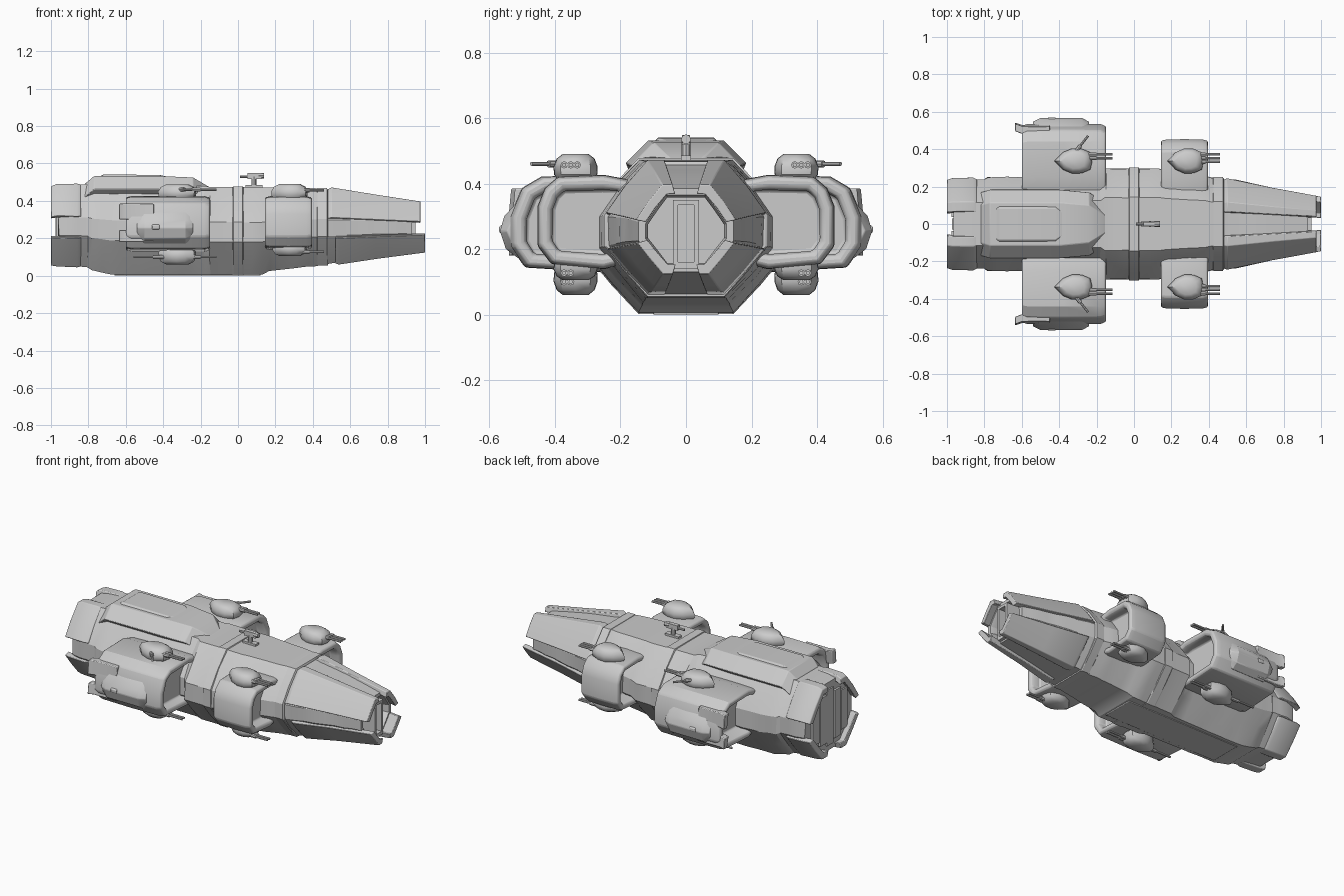
import bpy, bmesh, math, random
from mathutils import Vector, Matrix

if "Cube" in bpy.data.objects:
    bpy.data.objects.remove(bpy.data.objects["Cube"])

random.seed(4)
HALF = [(.48, 1), (.76, .62), (1, .2), (1, -.25), (.76, -.62), (.48, -1)]


def finish(bm, name, mirror=False, bevel=0, angle=28):
    bmesh.ops.recalc_face_normals(bm, faces=bm.faces)
    me = bpy.data.meshes.new(name)
    bm.to_mesh(me)
    bm.free()
    me.shade_smooth()
    me.set_sharp_from_angle(angle=math.radians(angle))
    ob = bpy.data.objects.new(name, me)
    bpy.context.collection.objects.link(ob)
    if bevel:
        b = ob.modifiers.new("bevel", 'BEVEL')
        b.width, b.segments, b.limit_method = bevel, 2, 'ANGLE'
    if mirror:
        ob.modifiers.new("mirror", 'MIRROR').use_axis = (False, True, False)
    return ob


def loft(bm, rings):
    """Skin closed rings and cap both ends; returns the caps."""
    vs = [[bm.verts.new(p) for p in r] for r in rings]
    n = len(vs[0])
    for a, b in zip(vs, vs[1:]):
        for i in range(n):
            bm.faces.new((a[i], a[(i + 1) % n], b[(i + 1) % n], b[i]))
    return bm.faces.new(vs[0]), bm.faces.new(vs[-1])


def recess(bm, face, rim, dx):
    bmesh.ops.recalc_face_normals(bm, faces=bm.faces)
    bmesh.ops.inset_region(bm, faces=[face], thickness=rim)
    for step, d in ((rim * .35, dx * .3), (0.0001, dx * .7)):
        bmesh.ops.inset_region(bm, faces=[face], thickness=step)
        for v in face.verts:
            v.co.x += d


def box(bm, x0, x1, y0, y1, z0, z1):
    loft(bm, [[(x, y0, z0), (x, y1, z0), (x, y1, z1), (x, y0, z1)] for x in (x0, x1)])


def rod(bm, a, b, r, n=8):
    a, b = Vector(a), Vector(b)
    m = Matrix.Translation((a + b) / 2) @ (b - a).to_track_quat('Z', 'Y').to_matrix().to_4x4()
    bmesh.ops.create_cone(bm, cap_ends=True, segments=n, radius1=r, radius2=r,
                          depth=(b - a).length, matrix=m)


# Main hull: faceted sections with slightly uneven plating
ST = [(-.96, .225, .06, .475), (-.9, .24, .055, .485), (-.8, .24, .045, .49), (-.78, .25, .03, .49),
      (-.68, .252, .006, .49), (-.5, .255, .004, .485), (-.18, .26, .004, .48), (-.15, .295, .004, .475),
      (.13, .3, .006, .472), (.17, .285, .025, .472), (.38, .26, .05, .468), (.41, .25, .05, .468),
      (.52, .232, .07, .45), (.72, .19, .1, .425), (.93, .145, .13, .385)]


def section(x, w, zb, zt, jit):
    c, h = (zb + zt) / 2, (zt - zb) / 2
    half = []
    for i, (fy, fz) in enumerate(HALF):
        k = 1 + random.uniform(-jit, jit * .3)
        half.append((x + random.uniform(-jit, jit) * .3, fy * w * k, c + fz * h * (k if 0 < i < 5 else 1)))
    return half + [(p[0], -p[1], p[2]) for p in reversed(half)]


rings = []
for a, b in zip(ST, ST[1:]):
    n = max(1, round((b[0] - a[0]) / .06))
    rings += [section(*[p + (q - p) * i / n for p, q in zip(a, b)], .02) for i in range(n)]
rings.append(section(*ST[-1], 0))
bm = bmesh.new()
_, nose = loft(bm, rings)
recess(bm, nose, .022, -.09)
finish(bm, "hull")

# Armour claws around the nose and the stern
UP = [(.27, 1), (.48, 1), (.76, .62), (1, .22)]
LOW = [(1, -.3), (.76, -.64), (.48, -1), (.27, -1)]


def strip(bm, stations, part, thick):
    rs = []
    for x, w, zb, zt in stations:
        c, h = (zb + zt) / 2, (zt - zb) / 2
        outer = [(x, fy * w, c + fz * h) for fy, fz in part]
        inner = [(x, fy * (w - thick), c + fz * (h - thick)) for fy, fz in reversed(part)]
        rs.append(outer + inner)
    loft(bm, rs)


bm = bmesh.new()
strip(bm, [(.48, .24, .06, .462), (.5, .245, .058, .472), (.74, .195, .09, .433), (.975, .152, .12, .397)], UP, .03)
strip(bm, [(.52, .236, .066, .46), (.54, .24, .06, .462), (.74, .195, .09, .433), (1, .147, .124, .394)], LOW, .03)
finish(bm, "nose_claw", True, .003)
bm = bmesh.new()
back = [(-1, .238, .055, .478), (-.97, .247, .05, .49), (-.86, .25, .045, .492), (-.84, .24, .05, .487)]
strip(bm, back, UP, .035)
strip(bm, back, LOW, .035)
finish(bm, "stern_claw", True, .004)

# Launch slot frame in the nose
bm = bmesh.new()
box(bm, .85, .95, .025, .04, .15, .345)
box(bm, .85, .95, 0, .04, .335, .35)
box(bm, .85, .95, 0, .04, .14, .16)
finish(bm, "nose_slot_frame", True)

# Vertical slats over the stern
bm = bmesh.new()
for i in range(-2, 3):
    h = .17 - .025 * abs(i)
    box(bm, -.972 - .004 * (i % 2), -.95, i * .068 - .03, i * .068 + .03, .265 - h, .265 + h)
finish(bm, "stern_slats")

# Raised dorsal deck and a smaller plate on top
for name, st in (("dorsal_deck", [(-.82, .1, .49), (-.77, .115, .532), (-.4, .115, .532), (-.24, .1, .525), (-.15, .045, .472)]),
                 ("dorsal_plate", [(-.74, .08, .53), (-.72, .085, .541), (-.42, .085, .539), (-.38, .06, .53)])):
    bm = bmesh.new()
    s = .07 if name == "dorsal_deck" else .01
    loft(bm, [[(x, -w - s, zt - s), (x, -w, zt), (x, w, zt), (x, w + s, zt - s),
               (x, w, zt - s - .06), (x, -w, zt - s - .06)] for x, w, zt in st])
    finish(bm, name, bevel=.004)

# Keel plate and seam bands
bm = bmesh.new()
box(bm, -.66, .12, -.1, .1, 0, .02)
finish(bm, "keel_plate", bevel=.003)
bm = bmesh.new()
for x, w, zb, zt in ((.0, .302, .002, .478), (.45, .25, .055, .468)):
    loft(bm, [section(x + d, w + e, zb, zt + e, 0) for d, e in ((-.03, -.008), (-.025, 0), (.025, 0), (.03, -.008))])
finish(bm, "seam_bands")


# Side pods with hollowed ends
def pod(name, x0, x1, prof, rim):
    bm = bmesh.new()
    c = Vector((.3, .28))
    rs = []
    for x, k in ((x0, .96), (x0 + .03, 1), ((x0 + x1) / 2, 1.01), (x1 - .03, 1), (x1, .95)):
        rs.append([(x, c.x + (y - c.x) * k, c.y + (z - c.y) * k) for y, z in prof])
    a, b = loft(bm, rs)
    recess(bm, b, rim, -.06)
    recess(bm, a, rim, .09)
    finish(bm, name, True, .008)


pod("rear_pod", -.6, -.15, [(.17, .4), (.25, .425), (.44, .42), (.5, .385), (.535, .3), (.535, .21),
                            (.49, .145), (.25, .13), (.17, .16)], .028)
pod("front_pod", .145, .395, [(.17, .41), (.25, .425), (.39, .42), (.43, .385), (.452, .33), (.452, .21),
                              (.41, .155), (.25, .14), (.17, .16)], .028)

# Outer plates and flared rear lips of the rear pods
bm = bmesh.new()
loft(bm, [[(x, .51, .17 + d), (x, .55 - d, .2 + d), (x, .568 - d, .255), (x, .555 - d, .3 - d), (x, .51, .35 - d)]
          for x, d in ((-.54, .02), (-.5, 0), (-.28, 0), (-.24, .02))])
rod(bm, (-.46, .555, .26), (-.42, .555, .26), .018, 6)
finish(bm, "pod_side_plate", True, .004)
bm = bmesh.new()
for z0, z1 in ((.3, .385), (.18, .245)):
    loft(bm, [[(x, y - .025, z0), (x, y + .008, z0), (x, y, z1), (x, y - .04, z1)]
              for x, y in ((-.635, .535), (-.6, .522), (-.45, .522))])
finish(bm, "pod_rear_lip", True, .004)


# Turrets: teardrop housings with gun barrels
PLAN = [(-.105, 0), (-.06, .045), (-.01, .066), (.04, .064), (.085, .045), (.095, 0)]
PLAN += [(x, -y) for x, y in reversed(PLAN[1:-1])]


def turret(name, x, z, h, zgun, scale, guns):
    y = .337
    bm = bmesh.new()
    loft(bm, [[(x + px * k * scale, y + py * k, z + h * t) for px, py in PLAN]
              for k, t in ((.8, -.15), (1, .1), (1.02, .45), (.88, .8), (.6, 1))])
    rod(bm, (x, y, z - h * .4), (x, y, z + h * .2), .05, 12)
    for (ax, ay), (bx, by) in guns:
        a, b = Vector((x + ax, y + ay, zgun)), Vector((x + bx, y + by, zgun))
        rod(bm, a, b, .0065)
        rod(bm, a, a.lerp(b, .45), .011)
    finish(bm, name, True, angle=40)


pair = [((.05, d), (.205, d)) for d in (.015, .035)]
turret("rear_upper_turret", -.32, .42, .068, .46, 1, pair + [((.0, .04), (.075, .135))])
turret("rear_lower_turret", -.32, .135, -.075, .1, 1, pair + [((-.05, .02), (-.24, .02))])
trio = [((.04, d), (.18, d)) for d in (-.005, .015, .035)]
turret("front_upper_turret", .28, .42, .07, .457, .95, trio)
turret("front_lower_turret", .28, .165, -.06, .127, .9, trio[1:])

# Small dorsal sensor gun
bm = bmesh.new()
rod(bm, (.085, 0, .46), (.085, 0, .53), .014)
box(bm, .05, .125, -.012, .012, .518, .548)
rod(bm, (.01, 0, .53), (.06, 0, .53), .007)
rod(bm, (.11, 0, .535), (.14, 0, .535), .015)
box(bm, .04, .13, -.016, .016, .47, .485)
finish(bm, "dorsal_gun")
